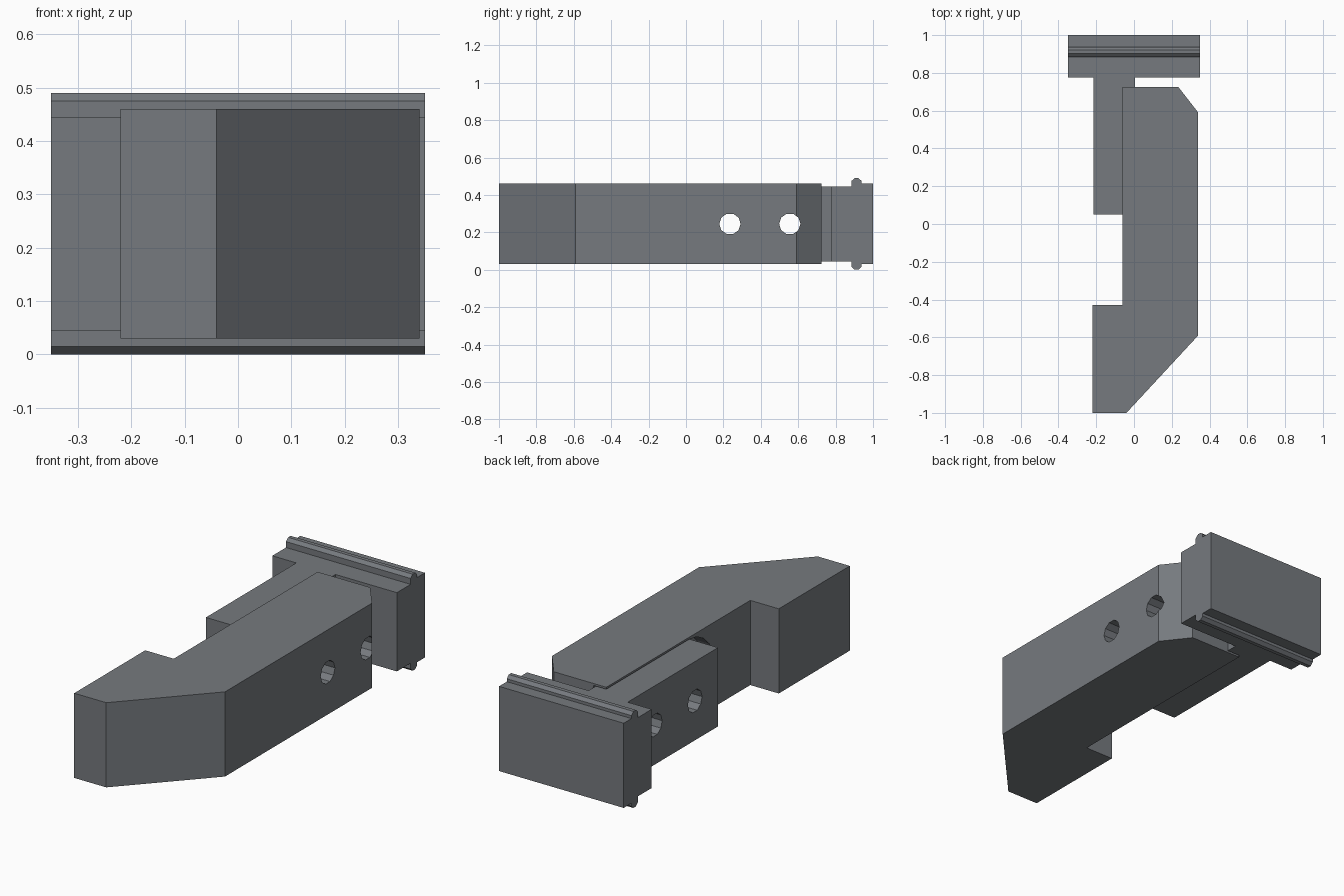
import bpy
import bmesh
from math import sin, cos, pi
from mathutils import Vector

cube = bpy.data.objects.get("Cube")
if cube:
    bpy.data.objects.remove(cube, do_unlink=True)

steel = bpy.data.materials.new("slate grey")
steel.use_nodes = True
GREY = (0.18, 0.193, 0.21, 1)
steel.diffuse_color = GREY
steel.node_tree.nodes["Principled BSDF"].inputs["Base Color"].default_value = GREY


def prism(name, profile, axis, lo, hi):
    """Extrude a profile along z (profile in x, y) or along x (profile in y, z)."""
    bm = bmesh.new()
    place = (lambda a, b: (a, b, lo)) if axis == "z" else (lambda a, b: (lo, a, b))
    face = bm.faces.new([bm.verts.new(place(a, b)) for a, b in profile])
    side = bmesh.ops.extrude_face_region(bm, geom=[face])
    step = Vector((0, 0, hi - lo)) if axis == "z" else Vector((hi - lo, 0, 0))
    bmesh.ops.translate(bm, vec=step,
                        verts=[v for v in side["geom"] if isinstance(v, bmesh.types.BMVert)])
    bmesh.ops.recalc_face_normals(bm, faces=bm.faces)
    mesh = bpy.data.meshes.new(name)
    bm.to_mesh(mesh)
    bm.free()
    mesh.materials.append(steel)
    obj = bpy.data.objects.new(name, mesh)
    bpy.context.collection.objects.link(obj)
    return obj


def arc(y, z, r, start, end, steps):
    angles = [start + (end - start) * i / steps for i in range(steps + 1)]
    return [(y + r * cos(a), z + r * sin(a)) for a in angles]


def cut(target, cutter):
    cutter.hide_render = True
    cutter.hide_set(True)
    cutter.display_type = "WIRE"
    mod = target.modifiers.new(cutter.name, "BOOLEAN")
    mod.operation = "DIFFERENCE"
    mod.solver = "EXACT"
    mod.object = cutter


MID = 0.245

# Jaw body with slanted nose and clipped rear corner
body = prism("jaw_body", [(-0.22, -1), (-0.04, -1), (0.34, -0.59), (0.34, 0.59),
                          (0.235, 0.725), (-0.06, 0.725), (-0.06, -0.43), (-0.22, -0.43)],
             "z", 0.03, 0.46)

# Sliding stem seated in the slot of the body
stem = prism("slide_stem", [(-0.215, 0.05), (0.005, 0.05), (0.005, 0.78), (-0.215, 0.78)],
             "z", 0.045, 0.445)

# End head: ridged section, mirrored top to bottom
upper = [(0.775, 0.2), (0.885, 0.2), (0.885, 0.23), (0.902, 0.245),
         (0.922, 0.245), (0.938, 0.23), (0.938, 0.215), (1, 0.215)]
section = [(y, MID + h) for y, h in upper] + [(y, MID - h) for y, h in reversed(upper)]
head = prism("end_head", section, "x", -0.35, 0.35)

# Round-ended slot in the side of the body
slot = prism("slot_cutter", [(0.9, 0.45)] + arc(0.065, MID, 0.205, pi / 2, 3 * pi / 2, 10)
             + [(0.9, 0.04)], "x", -0.1, 0.012)
cut(body, slot)

# Two bolt holes through body and stem
for name, y in (("front", 0.235), ("rear", 0.555)):
    bolt = prism(name + "_hole_cutter", arc(y, MID, 0.057, 0, 1.8 * pi, 9), "x", -0.5, 0.5)
    cut(body, bolt)
    cut(stem, bolt)
